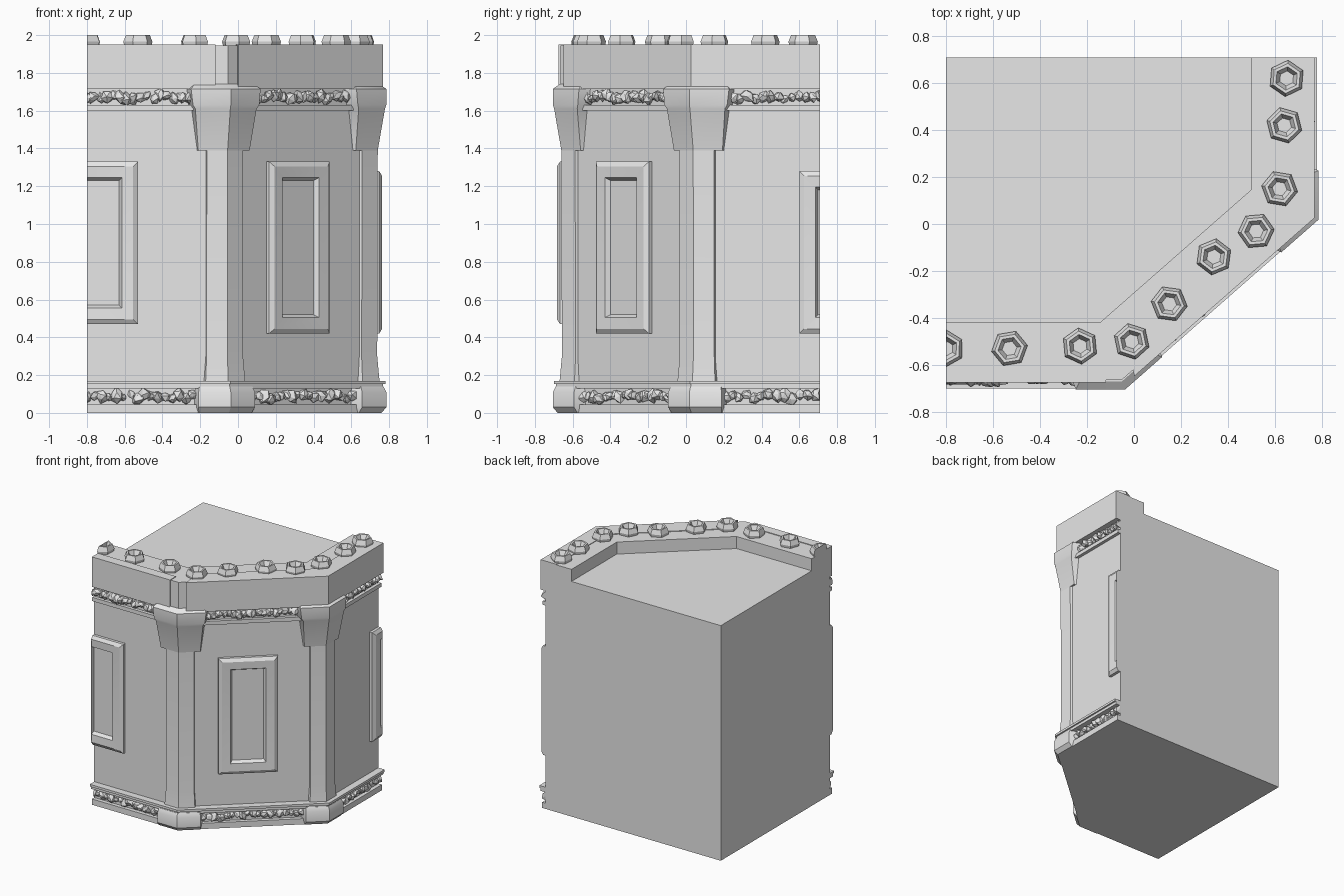
import bpy, bmesh, math, random
from mathutils import Vector, Matrix

random.seed(4)
if "Cube" in bpy.data.objects:
    bpy.data.objects.remove(bpy.data.objects["Cube"])

stone = bpy.data.materials.new("grey stone")
stone.use_nodes = True
stone.diffuse_color = (0.8, 0.8, 0.8, 1)
stone.node_tree.nodes["Principled BSDF"].inputs["Base Color"].default_value = (0.8, 0.8, 0.8, 1)

# Plan: three outer walls joined at two corners, cut square at the left and back
LEFT, BACK, RIGHT, FRONT = -0.8, 0.71, 0.78, -0.7
CORNERS = [Vector((-0.04, FRONT)), Vector((RIGHT, 0.02))]
DIAG = (CORNERS[1] - CORNERS[0]).normalized()
DIRS = [Vector((1, 0)), DIAG, Vector((0, 1))]
MITRES = [Vector(((DIAG.x - 1) / DIAG.y, 1)), Vector((-1, (1 - DIAG.y) / DIAG.x))]
WALL = 0.055


def corner(i, d):
    return CORNERS[i] + MITRES[i] * d


def outline(d):
    return [Vector((LEFT, FRONT + d)), corner(0, d), corner(1, d), Vector((RIGHT - d, BACK))]


def clip(p):
    return Vector((max(p.x, LEFT), min(p.y, BACK), p.z))


def finish(name, bm, smooth=True):
    bmesh.ops.remove_doubles(bm, verts=bm.verts, dist=1e-5)
    bmesh.ops.recalc_face_normals(bm, faces=bm.faces)
    mesh = bpy.data.meshes.new(name)
    bm.to_mesh(mesh)
    bm.free()
    mesh.materials.append(stone)
    obj = bpy.data.objects.new(name, mesh)
    bpy.context.collection.objects.link(obj)
    if smooth:
        bpy.ops.object.select_all(action="DESELECT")
        obj.select_set(True)
        bpy.context.view_layer.objects.active = obj
        bpy.ops.object.shade_smooth_by_angle(angle=math.radians(30))
    return obj


def loft(name, rings):
    """Skin a list of equal closed rings and cap both ends."""
    bm = bmesh.new()
    loops = [[bm.verts.new(clip(p)) for p in ring] for ring in rings]
    n = len(loops[0])
    for a, b in zip(loops, loops[1:]):
        for i in range(n):
            j = (i + 1) % n
            bm.faces.new((a[i], a[j], b[j], b[i]))
    bm.faces.new(loops[0])
    bm.faces.new(loops[-1])
    return finish(name, bm)


def prism(name, points, z0, z1):
    return loft(name, [[Vector((p.x, p.y, z)) for p in points] for z in (z0, z1)])


def slab(name, d, z0, z1):
    return prism(name, outline(d) + [Vector((LEFT, BACK))], z0, z1)


def corner_block(name, i, profile):
    """Block wrapped round a corner; profile rows are (height, inset, arm length)."""
    rings = []
    for z, d, arm in profile:
        ring = []
        for inset in (d, 0.2):
            c = corner(i, inset)
            pts = [c - DIRS[i] * arm, c, c + DIRS[i + 1] * arm]
            ring += pts if inset == d else pts[::-1]
        rings.append([Vector((p.x, p.y, z)) for p in ring])
    return loft(name, rings)


def wall_point(w, t, out, z):
    d = DIRS[w]
    origin = [Vector((LEFT, FRONT + WALL)), corner(0, WALL), corner(1, WALL)][w]
    p = origin + d * t + Vector((d.y, -d.x)) * out
    return Vector((p.x, p.y, z))


def panel(name, w, t0, t1, z0, z1):
    """Raised frame with a chamfered edge round a sunken field."""
    rings = []
    for inset, out in ((0, -0.02), (0, 0.022), (0.025, 0.038), (0.085, 0.034), (0.1, 0.006)):
        a, b, lo, hi = t0 + inset, t1 - inset, z0 + inset, z1 - inset
        rings.append([wall_point(w, t, out, z) for t, z in ((a, lo), (b, lo), (b, hi), (a, hi))])
    return loft(name, rings)


def rubble(name, w, t0, t1, z):
    """Row of jagged broken stones."""
    bm = bmesh.new()
    t = t0
    while t < t1:
        size = random.uniform(0.026, 0.04)
        at = wall_point(w, t, random.uniform(0.0, 0.015), z + random.uniform(-0.012, 0.012))
        spin = Matrix.Rotation(random.uniform(0, math.tau), 4, Vector((random.random(), random.random(), 1)))
        made = bmesh.ops.create_icosphere(bm, subdivisions=1, radius=size,
                                          matrix=Matrix.Translation(at) @ spin)
        for v in made["verts"]:
            v.co = clip(at + (v.co - at) * random.uniform(0.65, 1.2))
        t += random.uniform(0.03, 0.045)
    return finish(name, bm, smooth=False)


# Main body and horizontal courses
slab("tower_body", WALL, 0, 1.85)
slab("base_strip", 0.025, 0, 0.045)
slab("base_ledge_lower", 0.012, 0.13, 0.152)
slab("base_ledge_upper", 0.0, 0.152, 0.17)
slab("upper_ledge", 0.03, 1.6, 1.63)

# Parapet: recessed core with thicker facing blocks either side of the front corner
INNER = 0.28
prism("parapet_core", outline(0.035) + outline(INNER)[::-1], 1.715, 1.945)
prism("parapet_front_block", [Vector((x, y)) for x, y in
      ((LEFT, -0.675), (-0.12, -0.675), (-0.12, -0.6), (LEFT, -0.6))], 1.715, 1.95)
outer, inner = outline(0.012), outline(0.15)
prism("parapet_side_block", [outer[1] + DIAG * 0.06, outer[2], outer[3],
                             inner[3], inner[2], inner[1] + DIAG * 0.1], 1.715, 1.95)

# Corner stones, pilasters and corbels
for i, side in enumerate(("front", "side")):
    corner_block(side + "_foot_block", i, [(0, 0.02, 0.16), (0.03, -0.005, 0.17),
                                           (0.11, -0.005, 0.17), (0.14, 0.01, 0.16)])
    corner_block(side + "_pilaster", i, [(0.16, 0.03, 0.12), (0.3, 0.043, 0.11), (1.42, 0.04, 0.11)])
    corner_block(side + "_corbel", i, [(1.39, 0.04, 0.155), (1.61, 0.002, 0.185),
                                       (1.63, -0.005, 0.2), (1.715, -0.005, 0.21), (1.74, 0.03, 0.18)])

# Wall panels, the outer two cut by the ends of the walls
panel("front_panel", 0, -0.27, 0.27, 0.47, 1.33)
panel("diagonal_panel", 1, 0.28, 0.706, 0.42, 1.33)
panel("side_panel", 2, 0.555, 0.985, 0.42, 1.28)

# Broken stone rows between ledges
for w, (name, t0, t1) in enumerate((("front", 0.0, 0.57), ("diagonal", 0.17, 0.88), ("side", 0.17, 0.67))):
    rubble(name + "_base_rubble", w, t0, t1, 0.088)
    rubble(name + "_upper_rubble", w, t0, t1, 1.67)

# Six-sided studs on the parapet
STUDS = [(0.65, 0.62), (0.64, 0.42), (0.62, 0.15), (0.52, -0.03), (0.34, -0.14),
         (0.15, -0.34), (-0.01, -0.5), (-0.23, -0.52), (-0.53, -0.53), (-0.8, -0.53)]
for n, (x, y) in enumerate(STUDS):
    turn = random.uniform(0, 1)
    rings = []
    for r, z in ((0.07, 1.93), (0.078, 1.965), (0.064, 2.0), (0.05, 2.0), (0.032, 1.965)):
        angles = [turn + k * math.tau / 6 for k in range(6)]
        rings.append([Vector((x + r * math.cos(a), y + r * math.sin(a), z)) for a in angles])
    loft("parapet_stud_%d" % (n + 1), rings)
